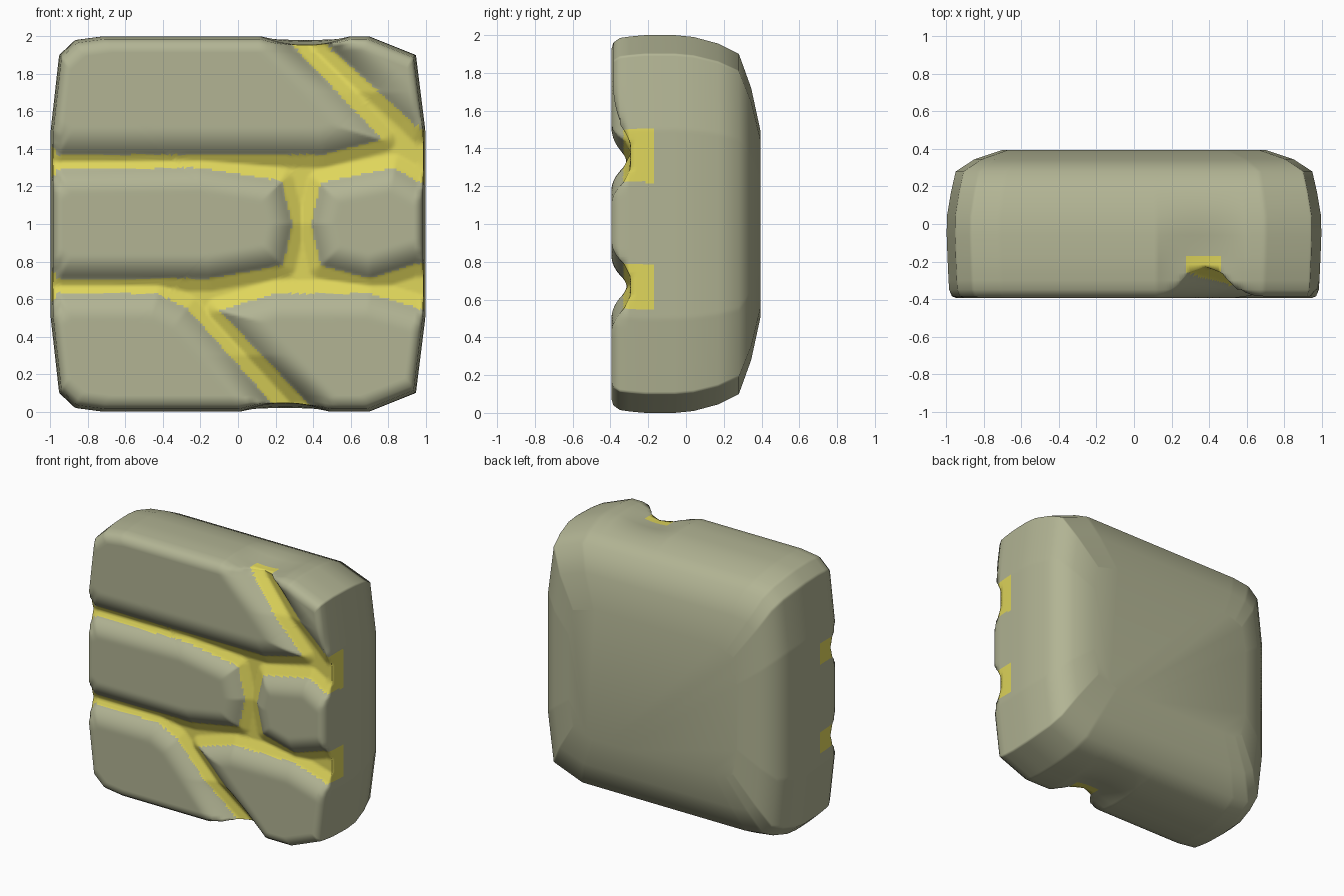
import bpy, bmesh, math

if "Cube" in bpy.data.objects:
    bpy.data.objects.remove(bpy.data.objects["Cube"])

def material(name, rgb):
    m = bpy.data.materials.new(name)
    m.diffuse_color = (*rgb, 1)
    m.use_nodes = True
    m.node_tree.nodes["Principled BSDF"].inputs["Base Color"].default_value = m.diffuse_color
    return m

# stones on the front, as (outline in x/z, bevel width, face y)
STONES = [
    ([(-1.3, 1.43), (-0.985, 1.41), (-0.96, 1.37), (0.45, 1.37), (0.77, 1.45), (0.3, 1.94), (-0.05, 2.3), (-1.3, 2.3)], .15, -.395),
    ([(-1.3, 1.22), (-0.985, 1.25), (-0.96, 1.29), (-0.2, 1.3), (0.23, 1.23), (0.29, 1.0), (0.24, 0.78),
      (-0.15, 0.71), (-0.96, 0.71), (-0.985, 0.75), (-1.3, 0.78)], .13, -.395),
    ([(0.44, 1.22), (0.83, 1.3), (0.97, 1.22), (1.3, 1.22), (1.3, 0.8), (0.95, 0.79), (0.7, 0.71), (0.44, 0.78), (0.39, 1.0)], .13, -.395),
    ([(-1.3, 0.57), (-0.985, 0.59), (-0.96, 0.63), (-0.43, 0.63), (-0.27, 0.55), (0.16, 0.07), (0.4, -0.2), (-1.3, -0.2)], .14, -.395),
    ([(-0.1, 0.54), (0.2, 0.63), (0.7, 0.63), (0.97, 0.55), (1.3, 0.55), (1.3, -0.2), (0.6, -0.2), (0.33, 0.09)], .14, -.395),
    ([(0.5, 1.93), (0.9, 1.57), (0.97, 1.5), (1.3, 1.5), (1.3, 2.3), (0.1, 2.3)], .15, -.385),
]

def inside_distance(poly, x, z):
    """Distance to the outline, positive inside."""
    best, inside = 9.0, False
    for i, (ax, az) in enumerate(poly):
        bx, bz = poly[i - 1]
        dx, dz = bx - ax, bz - az
        t = max(0, min(1, ((x - ax) * dx + (z - az) * dz) / (dx * dx + dz * dz)))
        best = min(best, math.hypot(x - ax - t * dx, z - az - t * dz))
        if (az > z) != (bz > z) and x < ax + dx * (z - az) / dz:
            inside = not inside
    return best if inside else -best

def nearest_stone(x, z):
    return max(((inside_distance(p, x, z), w, f) for p, w, f in STONES), key=lambda s: s[0])

def front_y(x, z):
    """Front relief: stones with rounded edges above a sunken joint."""
    d, width, face = nearest_stone(x, z)
    floor = -0.33 + 0.07 * max(0, min(1, (abs(z - 1) - 0.7) / 0.25))
    if d <= 0:
        return floor + min(0.035, -0.5 * d)
    t = min(1, d / width)
    return floor + (face - floor) * (1 - (1 - t) ** 2.2)

# silhouette seen from the front, chamfered corners (one half mirrored in z)
half = [(1, 0.5), (0.95, 0.9), (0.7, 1), (-0.72, 1), (-0.87, 0.98), (-0.955, 0.9), (-1, 0.5)]
OUTLINE = half + [(x, -z) for x, z in reversed(half)]

def to_outline(u, v):
    """Map the square [-1,1]^2 radially onto the silhouette."""
    r = max(abs(u), abs(v))
    if r < 1e-6:
        return 0.0, 0.0
    dx, dz = u / r, v / r
    for i, (ax, az) in enumerate(OUTLINE):
        bx, bz = OUTLINE[(i + 1) % len(OUTLINE)]
        ex, ez = bx - ax, bz - az
        det = ex * dz - ez * dx
        if abs(det) < 1e-9:
            continue
        s = (ex * az - ez * ax) / det
        t = (dx * az - dz * ax) / det
        if s > 0 and -1e-6 <= t <= 1 + 1e-6:
            return u * s, v * s
    return u, v

# rings from front to back: y, half width, half height
RINGS = [(-.395, .945, .925), (-.385, .97, .96), (-.35, .985, .985), (-.30, .988, .992), (-.26, .99, .996),
         (-.215, .992, 1), (-.17, .994, 1), (-.06, .998, 1), (.04, .997, .99), (.17, .975, .955),
         (.28, .95, .90), (.345, .85, .72), (.395, .70, .49)]

N = 150
bm = bmesh.new()

def add(u, v, ring):
    y, hw, hh = ring
    x, z = to_outline(u, v)
    x, z = x * hw, z * hh + 1
    # diagonal joints also sink the top and bottom edges
    if abs(z - 1) > 0.9 and y < 0.1:
        centre = 0.36 if z > 1 else 0.25
        fade = max(0, 1 - ((x - centre) / 0.24) ** 2) * min(1, (0.1 - y) / 0.25)
        z -= math.copysign(0.045 * fade * (abs(z - 1) - 0.9) / 0.1, z - 1)
    return bm.verts.new((x, max(y, front_y(x, z)) if y < -.1 else y, z))

# front face grid
grid = [[add(2 * i / N - 1, 2 * j / N - 1, RINGS[0]) for j in range(N + 1)] for i in range(N + 1)]
for i in range(N):
    for j in range(N):
        bm.faces.new((grid[i][j], grid[i + 1][j], grid[i + 1][j + 1], grid[i][j + 1]))

# sides lofted through the rings, then the back cap
rim = ([(i, 0) for i in range(N)] + [(N, j) for j in range(N)]
       + [(i, N) for i in range(N, 0, -1)] + [(0, j) for j in range(N, 0, -1)])
prev = [grid[i][j] for i, j in rim]
for ring in RINGS[1:]:
    cur = [add(2 * i / N - 1, 2 * j / N - 1, ring) for i, j in rim]
    for k in range(len(rim)):
        n = (k + 1) % len(rim)
        bm.faces.new((prev[k], cur[k], cur[n], prev[n]))
    prev = cur
bm.faces.new(prev)
bmesh.ops.recalc_face_normals(bm, faces=bm.faces)

# joints are painted where no stone covers the front
for f in bm.faces:
    f.smooth = True
    c = f.calc_center_median()
    if c.y < -0.17 and 0.03 < c.z < 1.97 and nearest_stone(c.x, c.z)[0] < 0:
        f.material_index = 1

mesh = bpy.data.meshes.new("stone_block")
bm.to_mesh(mesh)
bm.free()
mesh.materials.append(material("grey green stone", (.445, .457, .296)))
mesh.materials.append(material("yellow joint", (.74, .67, .105)))
obj = bpy.data.objects.new("stone_block", mesh)
bpy.context.collection.objects.link(obj)
